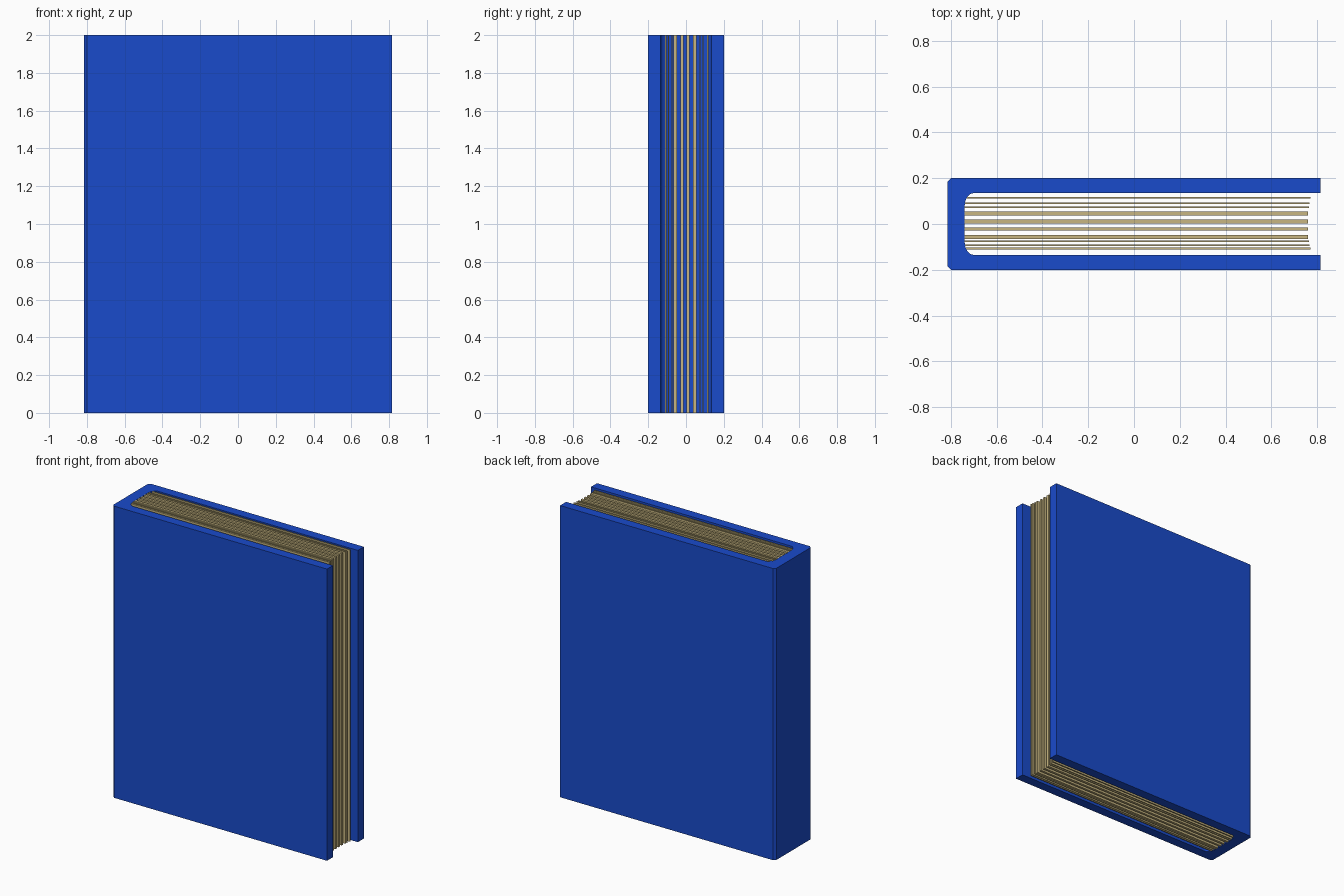
import bpy, bmesh, math

if "Cube" in bpy.data.objects:
    bpy.data.objects.remove(bpy.data.objects["Cube"])


def material(name, color):
    m = bpy.data.materials.new(name)
    m.diffuse_color = color
    m.use_nodes = True
    m.node_tree.nodes["Principled BSDF"].inputs["Base Color"].default_value = m.diffuse_color
    return m


def extrude_outline(name, outline, height, mat):
    # Closed xy outline pulled straight up from z = 0
    bm = bmesh.new()
    face = bm.faces.new([bm.verts.new((x, y, 0)) for x, y in outline])
    new = bmesh.ops.extrude_face_region(bm, geom=[face])["geom"]
    bmesh.ops.translate(bm, vec=(0, 0, height),
                        verts=[g for g in new if isinstance(g, bmesh.types.BMVert)])
    bmesh.ops.recalc_face_normals(bm, faces=bm.faces)
    mesh = bpy.data.meshes.new(name)
    bm.to_mesh(mesh)
    bm.free()
    mesh.materials.append(mat)
    obj = bpy.data.objects.new(name, mesh)
    bpy.context.collection.objects.link(obj)
    return obj


blue = material("cover_blue", (0.01, 0.07, 0.6, 1))
paper = material("paper", (0.58, 0.47, 0.22, 1))

HEIGHT = 2.0
FORE, SPINE, INNER = 0.815, -0.815, -0.74

# Cover: U-shaped section with a chamfered spine and rounded inner corners
half = [(SPINE, 0.185), (SPINE + 0.015, 0.2), (FORE, 0.2), (FORE, 0.135)]
for i in range(7):
    a = math.pi / 2 * (1 + i / 6)
    half.append((INNER + 0.04 + 0.04 * math.cos(a), 0.08 + 0.055 * math.sin(a)))
outline = half + [(x, -y) for x, y in reversed(half)]
extrude_outline("cover", outline, HEIGHT, blue)

# Pages: separate upright leaves, (centre y, thickness)
leaves = [(0.115, 0.008), (0.090, 0.006), (0.074, 0.006), (0.046, 0.017),
          (0.011, 0.016), (-0.022, 0.015), (-0.057, 0.017), (-0.075, 0.006),
          (-0.093, 0.006), (-0.107, 0.007)]
for n, (y, t) in enumerate(leaves, 1):
    # Fore edge is slightly hollow; spine end touches the cavity curve
    fore = 0.76 + 0.011 * max(0, abs(y) - 0.05) / 0.06
    inset = max(0, abs(y) - 0.08) / 0.055
    back = INNER + 0.04 * (1 - math.sqrt(1 - inset ** 2))
    extrude_outline(f"page_{n}", [(back, y - t / 2), (fore, y - t / 2),
                                  (fore, y + t / 2), (back, y + t / 2)], HEIGHT, paper)
